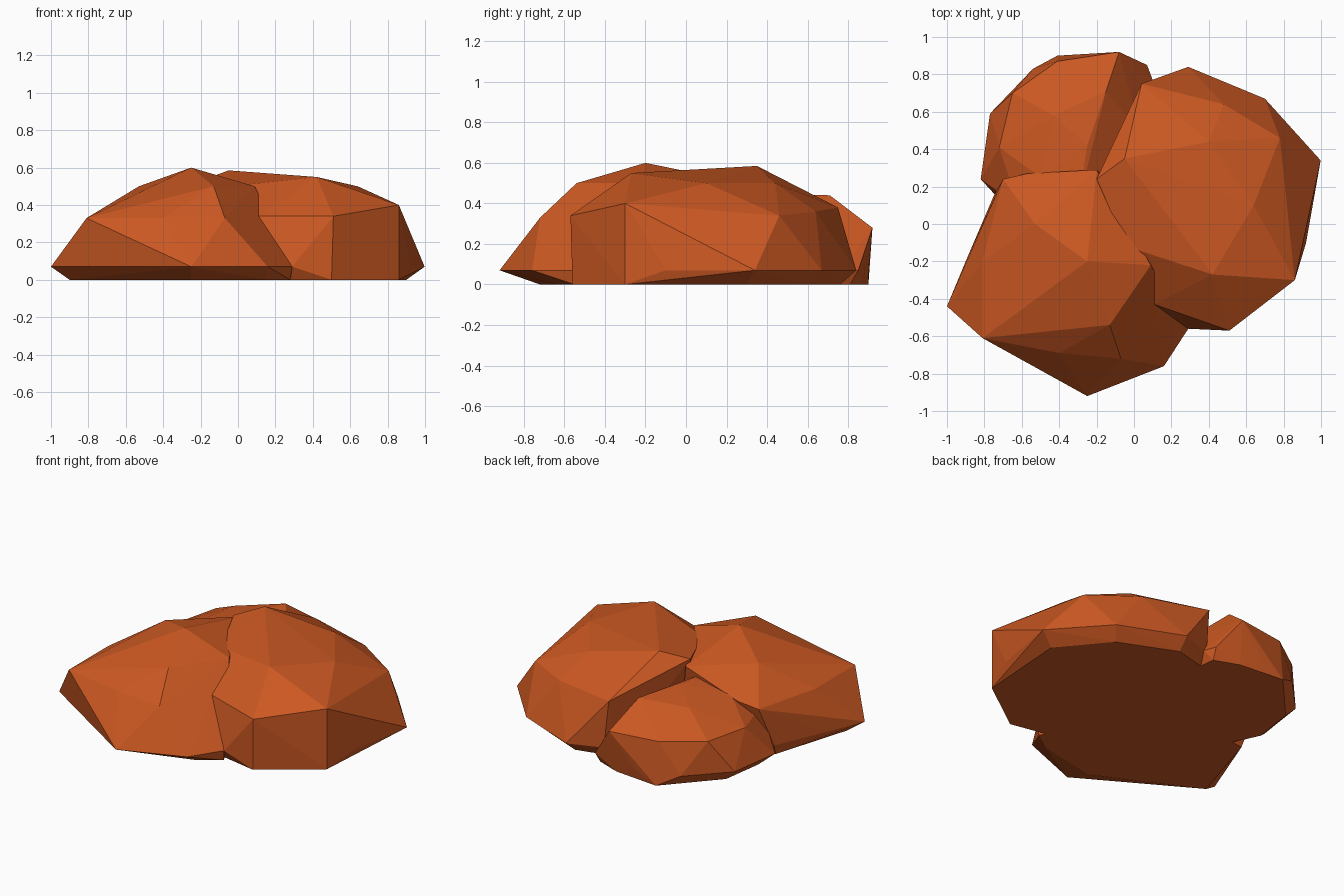
import bpy, bmesh

if "Cube" in bpy.data.objects:
    bpy.data.objects.remove(bpy.data.objects["Cube"])

clay = bpy.data.materials.new("burnt_orange_rock")
clay.diffuse_color = (0.60, 0.098, 0.016, 1)
clay.use_nodes = True
clay.node_tree.nodes["Principled BSDF"].inputs["Base Color"].default_value = clay.diffuse_color


def boulder(name, layers):
    """Faceted boulder: convex skin over a few outlines, base to crown."""
    bm = bmesh.new()
    for pts in layers:
        for p in pts:
            bm.verts.new(p)
    res = bmesh.ops.convex_hull(bm, input=bm.verts[:])
    junk = {g for g in res["geom_interior"] + res["geom_unused"]
            if isinstance(g, bmesh.types.BMVert) and g.is_valid}
    bmesh.ops.delete(bm, geom=list(junk), context='VERTS')
    bmesh.ops.recalc_face_normals(bm, faces=bm.faces[:])
    me = bpy.data.meshes.new(name)
    bm.to_mesh(me)
    bm.free()
    me.materials.append(clay)
    ob = bpy.data.objects.new(name, me)
    bpy.context.collection.objects.link(ob)
    return ob


def level(z, *xy):
    return [(x, y, z) for x, y in xy]


# front left boulder
front = boulder("rock_cluster", [
    level(0, (-.9, -.4), (-.25, -.72), (.15, -.64), (.28, -.55), (-.74, .12), (-.1, .2)),
    level(.07, (-1, -.44), (-.6, -.69), (-.25, -.92), (.16, -.76), (.29, -.56),
          (-.9, -.2), (-.75, .15)),
    level(.33, (-.81, -.61), (-.4, -.69), (-.07, -.72), (-.81, -.2), (-.7, .24)),
    level(.5, (-.53, 0), (-.13, -.54), (.09, -.22), (-.2, .29)),
    [(-.25, -.2, .6), (-.57, .27, .36)],
])

# right boulder
right = boulder("right_boulder", [
    level(0, (.5, -.56), (.86, -.3), (.9, .3), (.65, .6), (.28, .76), (.04, .7), (-.1, .1), (.2, -.5)),
    level(.07, (.29, -.56), (.68, -.43), (.92, -.1), (.998, .34), (.7, .67), (.29, .84), (.07, .76)),
    level(.34, (.11, -.43), (.51, -.57), (.78, .46)),
    [(.04, .75, .38), (.88, .1, .28), (.86, -.3, .4), (.48, .64, .36)],
    level(.5, (.64, .1), (.4, .44), (-.04, -.12)),
    [(.42, -.27, .55), (-.05, .35, .585), (-.2, .24, .53)],
])

# back left boulder, running well under the other two
back = boulder("back_boulder", [
    level(0, (-.74, .3), (-.7, .58), (-.41, .9), (-.1, .87), (.06, .81), (.1, .5), (-.6, 0), (0, 0)),
    level(.07, (-.82, .24), (-.77, .59), (-.54, .83), (-.25, .9), (.07, .85), (.1, .77)),
    level(.28, (-.72, .41), (-.65, .7), (-.41, .87), (-.08, .92), (-.62, .1), (.03, .5)),
    [(-.43, .58, .40), (-.15, .71, .44), (-.25, .42, .45),
     (-.5, .25, .39), (-.3, .1, .44)],
])

# fuse the three boulders into one rock
bpy.context.view_layer.objects.active = front
for other in (right, back):
    mod = front.modifiers.new("fuse", 'BOOLEAN')
    mod.operation = 'UNION'
    mod.solver = 'EXACT'
    mod.object = other
    bpy.ops.object.modifier_apply(modifier=mod.name)
    bpy.data.objects.remove(other)
